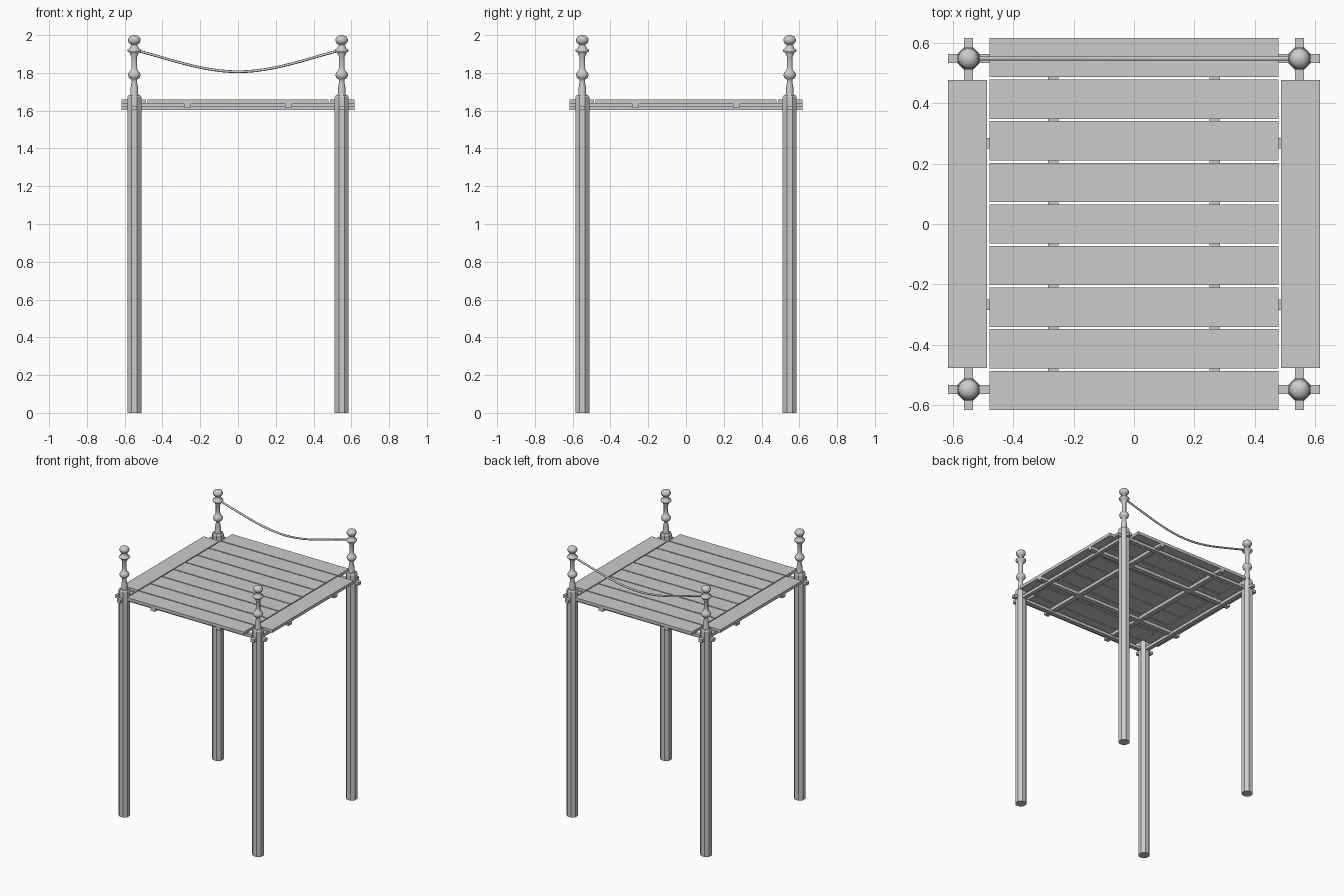
import bpy, bmesh, math

cube = bpy.data.objects.get("Cube")
if cube:
    bpy.data.objects.remove(cube, do_unlink=True)

# Single grey finish
grey = bpy.data.materials.new("light_grey")
colour = (0.6, 0.6, 0.6, 1)
grey.use_nodes = True
grey.diffuse_color = colour
grey.node_tree.nodes["Principled BSDF"].inputs["Base Color"].default_value = colour

POST = 0.549   # distance of post centres from the middle
EDGE = 0.617   # half width of the deck


def add_object(name, data):
    obj = bpy.data.objects.new(name, data)
    bpy.context.collection.objects.link(obj)
    data.materials.append(grey)
    return obj


def box(name, x, y, z):
    """Box from (min, max) ranges on each axis."""
    bm = bmesh.new()
    bmesh.ops.create_cube(bm, size=1)
    for v in bm.verts:
        v.co = [sum(r) / 2 + c * (r[1] - r[0]) for c, r in zip(v.co, (x, y, z))]
    mesh = bpy.data.meshes.new(name)
    bm.to_mesh(mesh)
    bm.free()
    return add_object(name, mesh)


def lathe(name, profile, sides, smooth):
    """Closed turned shape from (radius, height) points."""
    bm = bmesh.new()
    rings = []
    for r, z in profile:
        angles = [(i + 0.5) * math.tau / sides for i in range(sides)]
        rings.append([bm.verts.new((r * math.cos(a), r * math.sin(a), z)) for a in angles])
    for low, high in zip(rings, rings[1:]):
        for i in range(sides):
            j = (i + 1) % sides
            face = bm.faces.new((low[i], low[j], high[j], high[i]))
            face.smooth = smooth
    bm.faces.new(rings[0][::-1])
    bm.faces.new(rings[-1])
    mesh = bpy.data.meshes.new(name)
    bm.to_mesh(mesh)
    bm.free()
    mesh.materials.append(grey)
    return mesh


# Octagonal posts with chamfered tops, and turned finials
post_mesh = lathe("post", [(0.04, 0), (0.04, 1.672), (0.033, 1.682)], 8, False)
turned = [(0.024, 1.675), (0.021, 1.69), (0.02, 1.72), (0.014, 1.755), (0.016, 1.765),
          (0.029, 1.774), (0.034, 1.789), (0.029, 1.804), (0.017, 1.814), (0.015, 1.83),
          (0.015, 1.885), (0.022, 1.898), (0.022, 1.907), (0.035, 1.912), (0.037, 1.918),
          (0.035, 1.925), (0.022, 1.93), (0.024, 1.938), (0.015, 1.946)]
ball = [(0.034 * math.cos(math.radians(a)), 1.973 + 0.027 * math.sin(math.radians(a)))
        for a in range(-60, 90, 17)]
finial_mesh = lathe("finial", turned + ball + [(0.001, 2.0)], 16, True)
for side, sx in (("right", -1), ("left", 1)):
    for end, sy in (("front", -1), ("back", 1)):
        for name, mesh in (("post", post_mesh), ("finial", finial_mesh)):
            obj = bpy.data.objects.new(f"{end}_{side}_{name}", mesh)
            obj.location = (sx * POST, sy * POST, 0)
            bpy.context.collection.objects.link(obj)

# Support beams: outer pairs through the posts, inner pairs under the boards
for label, pos, half, z in (("outer", POST, 0.015, (1.603, 1.625)),
                            ("inner", 0.268, 0.018, (1.616, 1.64))):
    for s in (-1, 1):
        across = (s * pos - half, s * pos + half)
        box(f"{label}_cross_beam", (-EDGE, EDGE), across, z)
        box(f"{label}_long_beam", across, (-EDGE, EDGE), z)

# Deck boards
BOARD_Z = (1.638, 1.66)
width, count = 0.13, 9
pitch = (2 * EDGE - width) / (count - 1)
for i in range(count):
    y = -EDGE + i * pitch
    box("deck_board", (-0.48, 0.48), (y, y + width), BOARD_Z)
for s in (-1, 1):
    box("side_board", sorted((s * 0.487, s * EDGE)), (-0.478, 0.478), BOARD_Z)

# Sagging rope between the back finials
rope = bpy.data.curves.new("rope", "CURVE")
rope.dimensions = "3D"
rope.bevel_depth = 0.007
rope.bevel_resolution = 2
rope.use_fill_caps = True
spline = rope.splines.new("BEZIER")
spline.bezier_points.add(2)
for p, (x, z, dx, dz) in zip(spline.bezier_points, ((-POST, 1.922, 0.18, -0.045),
                                                   (0, 1.806, 0.19, 0),
                                                   (POST, 1.922, 0.18, 0.045))):
    p.co = (x, POST, z)
    p.handle_left = (x - dx, POST, z - dz)
    p.handle_right = (x + dx, POST, z + dz)
add_object("rope", rope)
